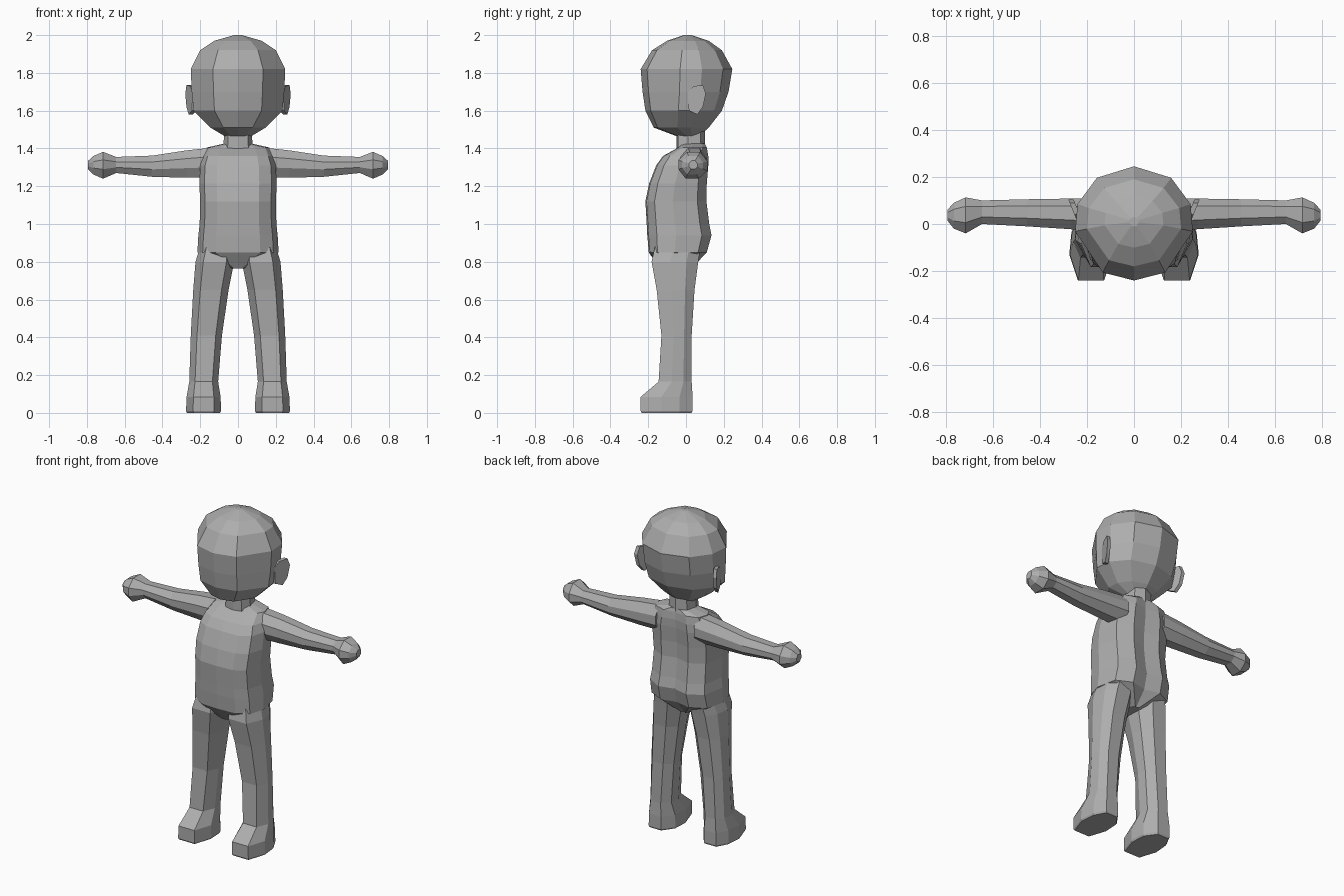
import bpy, bmesh
from mathutils import Vector

cube = bpy.data.objects.get("Cube")
if cube:
    bpy.data.objects.remove(cube)

GREY = (0.42, 0.42, 0.42, 1)
grey = bpy.data.materials.new("plain grey")
grey.use_nodes = True
grey.diffuse_color = GREY
grey.node_tree.nodes["Principled BSDF"].inputs["Base Color"].default_value = GREY


def loft(name, rings, mirror=False):
    """Skin a list of equal-length point rings and cap both ends."""
    bm = bmesh.new()
    loops = [[bm.verts.new(p) for p in ring] for ring in rings]
    for a, b in zip(loops, loops[1:]):
        for i in range(len(a)):
            j = (i + 1) % len(a)
            bm.faces.new((a[i], a[j], b[j], b[i]))
    bm.faces.new(loops[0])
    bm.faces.new(loops[-1])
    bmesh.ops.recalc_face_normals(bm, faces=bm.faces)
    mesh = bpy.data.meshes.new(name)
    bm.to_mesh(mesh)
    bm.free()
    mesh.materials.append(grey)
    obj = bpy.data.objects.new(name, mesh)
    bpy.context.collection.objects.link(obj)
    if mirror:
        obj.modifiers.new("mirror", "MIRROR").use_mirror_merge = False
    return obj


def full_outline(half):
    """Mirror a half section that runs from front centre to back centre."""
    return half + [(-x, t) for x, t in half[-2:0:-1]]


def centred(outline, rows):
    """Rows hold height, half width, front y, back y."""
    return [[(x * w, f + t * (b - f), z) for x, t in outline] for z, w, f, b in rows]


# Head
head_outline = full_outline([(0, 0), (.53, .07), (1, .43), (.96, .67), (.63, .9), (0, 1)])
loft("head", centred(head_outline, [
    (1.465, .07, -.05, .07), (1.51, .145, -.17, .12), (1.6, .235, -.215, .19),
    (1.7, .245, -.23, .225), (1.82, .25, -.24, .245), (1.92, .2, -.18, .19),
    (1.97, .125, -.1, .12), (2.0, .02, -.01, .03)]))

# Neck
neck_outline = full_outline([(0, 0), (.7, .05), (1, .4), (.8, .85), (0, 1)])
loft("neck", centred(neck_outline, [(1.38, .08, -.05, .1), (1.52, .07, -.05, .1)]))

# Torso, narrowing to the crotch at the bottom
torso_outline = full_outline([(0, 0), (.55, .02), (.87, .15), (1, .45), (.88, .85), (.45, 1), (0, .93)])
loft("torso", centred(torso_outline, [
    (.765, .035, -.14, .03), (.85, .215, -.197, .11), (.94, .21, -.205, .135),
    (1.0, .203, -.208, .123), (1.12, .2, -.215, .108), (1.215, .205, -.195, .11),
    (1.31, .2, -.158, .118), (1.36, .185, -.122, .118), (1.405, .165, -.04, .11),
    (1.425, .075, -.02, .1)]))

# Legs running down into the shoes: rows hold height, inner x, outer x, front y, back y
leg_outline = [(.2, 0), (.8, 0), (1, .4), (.95, .75), (.75, 1), (.3, 1), (.03, .75), (0, .4)]
leg_rows = [
    (.9, .03, .195, -.16, .08), (.8, .02, .225, -.182, .065), (.65, .05, .237, -.155, .045),
    (.41, .085, .25, -.13, .03), (.165, .105, .258, -.145, .03), (.085, .092, .272, -.24, .035),
    (.01, .09, .275, -.24, .035), (0, .095, .27, -.235, .03)]
loft("legs", [[(i + x * (o - i), f + t * (b - f), z) for x, t in leg_outline]
              for z, i, o, f, b in leg_rows], mirror=True)

# Arms ending in knob hands: rows hold x, front y, back y, bottom z, top z
arm_outline = [(0, .35), (0, .7), (.3, 1), (.75, 1), (1, .65), (1, .3), (.7, 0), (.25, 0)]
arm_rows = [
    (.13, -.035, .11, 1.245, 1.405), (.27, -.022, .108, 1.245, 1.39), (.455, -.01, .105, 1.25, 1.362),
    (.645, 0, .1, 1.27, 1.355), (.715, -.04, .113, 1.24, 1.382),
    (.765, -.02, .09, 1.262, 1.36), (.793, .015, .06, 1.29, 1.335)]
loft("arms", [[(x, f + s * (b - f), lo + t * (hi - lo)) for s, t in arm_outline]
              for x, f, b, lo, hi in arm_rows], mirror=True)

# Ears: thin plates flaring outward toward the back
ear_outline = [(.01, 1.7), (.04, 1.73), (.09, 1.735), (.105, 1.69), (.09, 1.62), (.06, 1.58), (.015, 1.6)]
loft("ears", [[(.235 + .4 * y + d, y, z) for y, z in ear_outline] for d in (-.02, .002)], mirror=True)
